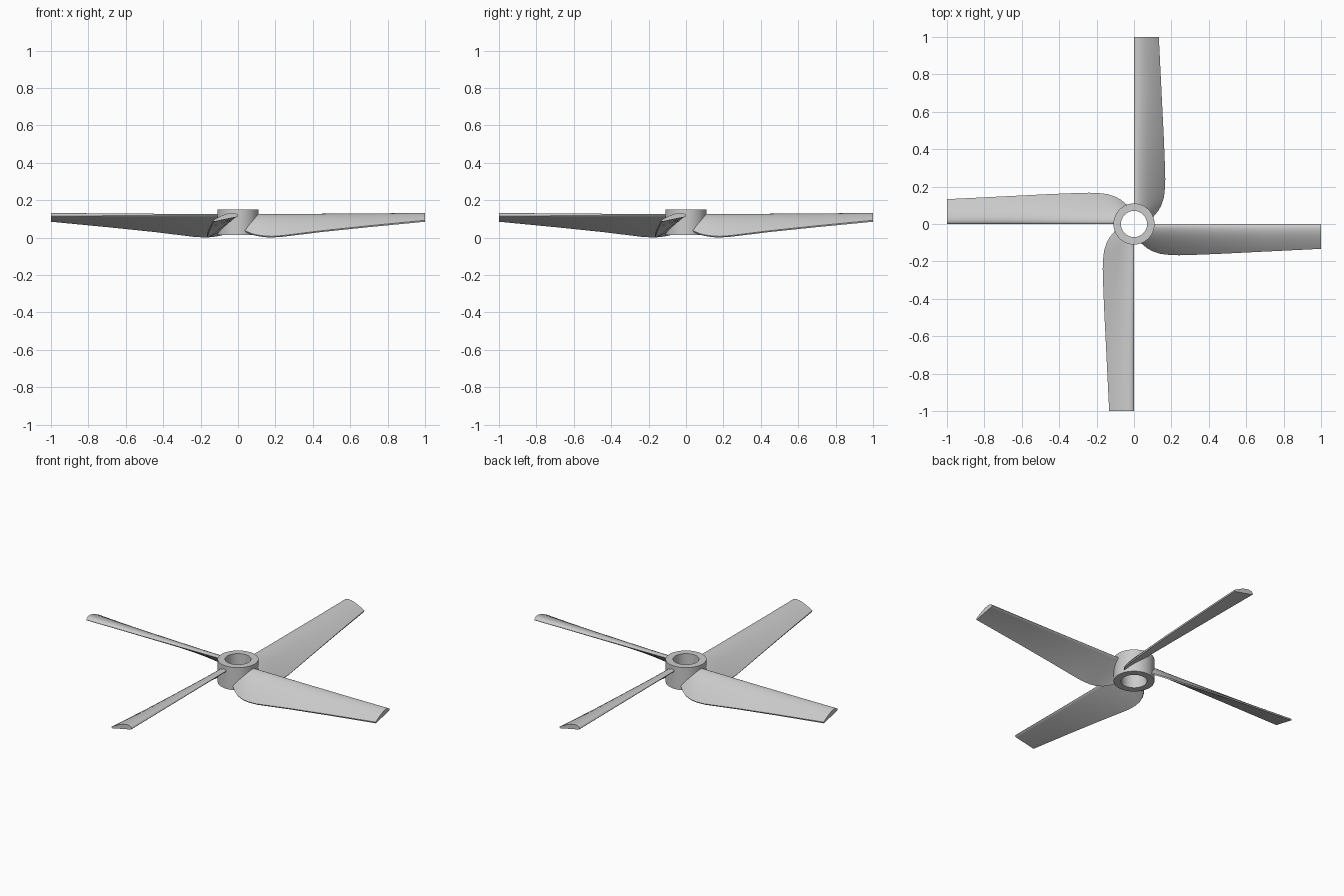
import bpy, bmesh, math

if "Cube" in bpy.data.objects:
    bpy.data.objects.remove(bpy.data.objects["Cube"], do_unlink=True)

grey = bpy.data.materials.new("light_grey")
grey.use_nodes = True
colour = (0.6, 0.6, 0.6, 1)
grey.diffuse_color = colour
grey.node_tree.nodes["Principled BSDF"].inputs["Base Color"].default_value = colour

HUB_MID = 0.09   # blade roots end inside the hub wall


def finish(bm, name):
    """Turn a bmesh into a smooth-shaded mesh with sharp edges kept."""
    bmesh.ops.remove_doubles(bm, verts=bm.verts, dist=0.0001)
    bmesh.ops.recalc_face_normals(bm, faces=bm.faces)
    mesh = bpy.data.meshes.new(name)
    bm.to_mesh(mesh)
    bm.free()
    mesh.materials.append(grey)
    obj = bpy.data.objects.new(name, mesh)
    bpy.context.collection.objects.link(obj)
    bpy.ops.object.select_all(action="DESELECT")
    obj.select_set(True)
    bpy.context.view_layer.objects.active = obj
    bpy.ops.object.shade_smooth_by_angle(angle=math.radians(35))
    return obj


def bridge(bm, rings):
    """Join successive closed rings of vertices with quads."""
    for a, b in zip(rings, rings[1:]):
        n = len(a)
        for i in range(n):
            j = (i + 1) % n
            bm.faces.new((a[i], a[j], b[j], b[i]))


# Hub: a ring swept from a rectangular wall profile
bm = bmesh.new()
wall = [(0.07, 0.015), (0.11, 0.015), (0.11, 0.15), (0.07, 0.15)]
sides = 64
rings = []
for r, z in wall + wall[:1]:
    rings.append([bm.verts.new((r * math.cos(math.tau * i / sides),
                                r * math.sin(math.tau * i / sides), z))
                  for i in range(sides)])
bridge(bm, rings)
finish(bm, "hub")

# Blade stations: distance along blade, chord depth, trailing edge height
stations = [
    (0.02, 0.09, 0.04), (0.045, 0.106, 0.027), (0.07, 0.127, 0.016),
    (0.10, 0.144, 0.008), (0.14, 0.157, 0.002), (0.18, 0.162, 0.0),
    (0.24, 0.165, 0.004), (0.32, 0.163, 0.014), (0.45, 0.158, 0.03),
    (0.70, 0.146, 0.056), (1.0, 0.132, 0.085),
]
STEPS = 16
EDGE = 0.004     # half thickness of the blunt trailing edge


def airfoil(t):
    """Upper surface height above the chord line, from nose to trailing edge."""
    arch = 1.48 * math.sqrt(t) - 0.63 * t - 1.76 * t**2 + 1.42 * t**3 - 0.51 * t**4
    return 0.046 * arch + EDGE * t


def section(x, depth, low):
    """Closed airfoil outline at one station."""
    nose = 0.123 - 0.007 * x
    drop = nose - low - EDGE
    length = math.hypot(depth, drop)
    ny, nz = -drop / length, depth / length
    ts = [(i / STEPS) ** 2 for i in range(STEPS + 1)]
    outline = [(t, airfoil(t)) for t in ts]
    outline += [(t, -EDGE * min(1, math.sqrt(t / 0.05))) for t in reversed(ts[1:])]
    points = []
    for t, h in outline:
        y = min(0, -depth * t + h * ny)
        z = max(low, nose - drop * t + h * nz)
        inside = math.sqrt(max(0, HUB_MID**2 - y * y))
        points.append((max(x, inside), y, z))
    return points


def build_blade(name, angle):
    bm = bmesh.new()
    rings = [[bm.verts.new(p) for p in section(*s)] for s in stations]
    bridge(bm, rings)
    bm.faces.new(rings[-1])
    blade = finish(bm, name)
    blade.rotation_euler.z = angle


# Four identical blades around the hub
for k, side in enumerate(("left", "back", "right", "front")):
    build_blade(side + "_blade", k * math.pi / 2)
